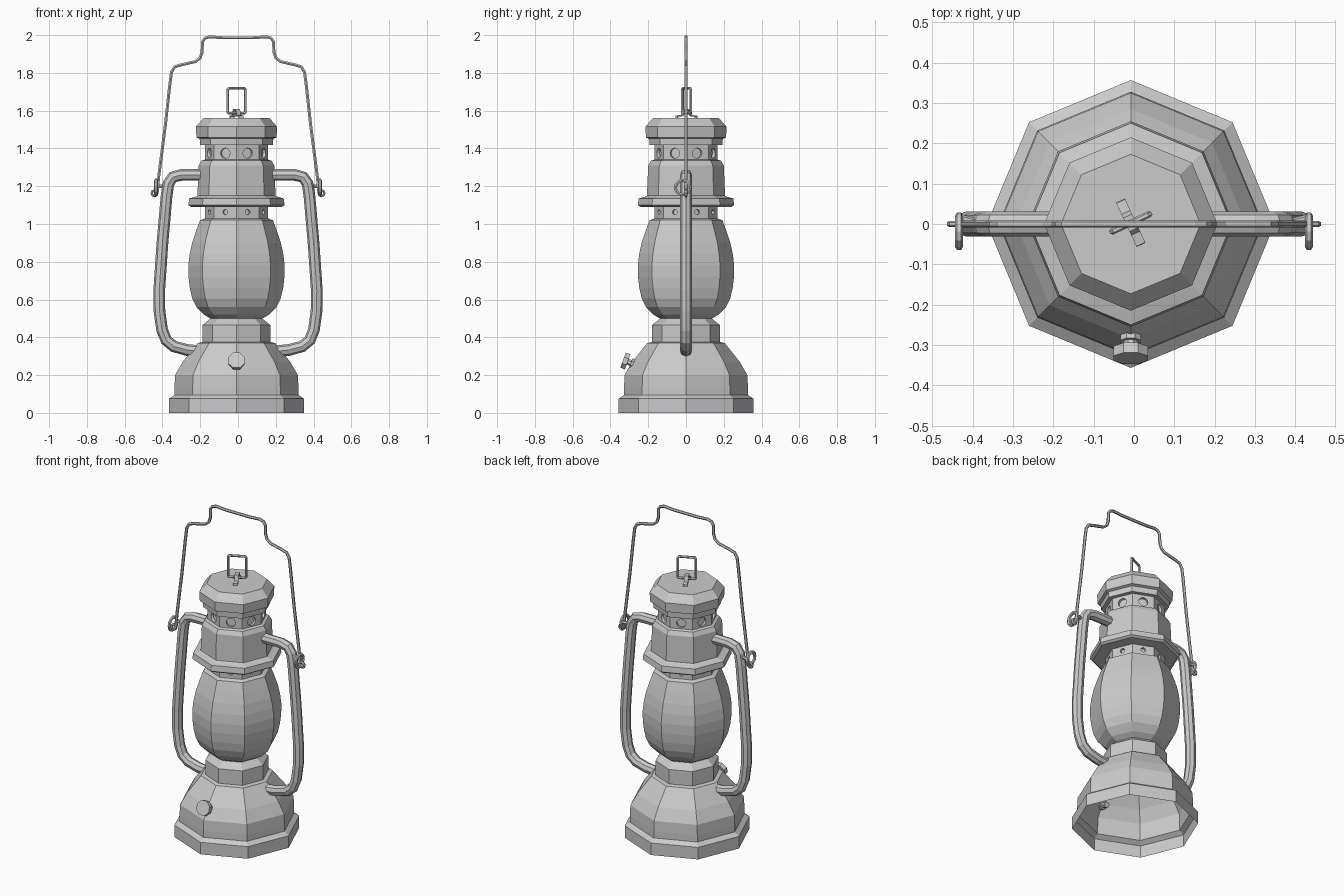
import bpy, bmesh
from math import sin, cos, pi, radians
from mathutils import Matrix, Vector

if "Cube" in bpy.data.objects:
    bpy.data.objects.remove(bpy.data.objects["Cube"])

CX = -0.008      # the lantern body sits slightly left of the bail


def finish(name, bm):
    bmesh.ops.recalc_face_normals(bm, faces=bm.faces)
    me = bpy.data.meshes.new(name)
    bm.to_mesh(me)
    bm.free()
    ob = bpy.data.objects.new(name, me)
    bpy.context.collection.objects.link(ob)
    return ob


def lathe(name, profile, cap_top=False, cap_bottom=False, n=8):
    """Spin (radius, z) points into an eight-sided shell."""
    bm = bmesh.new()
    rings = [[bm.verts.new((CX + r * cos(2 * pi * i / n), r * sin(2 * pi * i / n), z))
              for i in range(n)] for r, z in profile]
    for a, b in zip(rings, rings[1:]):
        for i in range(n):
            j = (i + 1) % n
            bm.faces.new((a[i], a[j], b[j], b[i]))
    if cap_top:
        bm.faces.new(rings[-1])
    if cap_bottom:
        bm.faces.new(rings[0])
    return finish(name, bm)


def tube(name, points, radius, sides=8, cyclic=False):
    """Sweep a round section along a path."""
    cu = bpy.data.curves.new(name, 'CURVE')
    cu.dimensions = '3D'
    cu.bevel_depth = radius
    cu.bevel_resolution = (sides - 4) // 2
    cu.use_fill_caps = True
    sp = cu.splines.new('POLY')
    sp.points.add(len(points) - 1)
    for p, co in zip(sp.points, points):
        p.co = (*co, 1)
    sp.use_cyclic_u = cyclic
    sp.use_smooth = False
    ob = bpy.data.objects.new(name, cu)
    bpy.context.collection.objects.link(ob)
    return ob


def vent_band(name, r, z0, z1, hole_r):
    """Solid eight-sided band with one recessed round vent per side."""
    band = lathe(name, [(r, z0), (r, z1)], True, True)
    bm = bmesh.new()
    flat = r * cos(pi / 8)
    for i in range(8):
        a = (i + 0.5) * pi / 4
        m = (Matrix.Translation((CX, 0, (z0 + z1) / 2)) @ Matrix.Rotation(a, 4, 'Z')
             @ Matrix.Translation((flat, 0, 0)) @ Matrix.Rotation(pi / 2, 4, 'Y'))
        bmesh.ops.create_cone(bm, cap_ends=True, segments=12, radius1=hole_r,
                              radius2=hole_r, depth=0.03, matrix=m)
    cutter = finish(name + "_cutter", bm)
    cutter.hide_render = True
    mod = band.modifiers.new("vents", 'BOOLEAN')
    mod.operation = 'DIFFERENCE'
    mod.solver = 'EXACT'
    mod.object = cutter
    bpy.context.view_layer.objects.active = band
    bpy.ops.object.modifier_apply(modifier=mod.name)
    bpy.data.objects.remove(cutter)


# fuel tank, open underneath, with burner neck
lathe("fuel_tank", [(0.357, 0), (0.357, 0.075), (0.328, 0.095), (0.328, 0.135), (0.325, 0.2),
                    (0.285, 0.27), (0.205, 0.37), (0.18, 0.375), (0.18, 0.465), (0.13, 0.505)])
# glass globe
lathe("glass_globe", [(0.13, 0.495), (0.172, 0.52), (0.212, 0.56), (0.234, 0.605), (0.247, 0.66),
                      (0.254, 0.72), (0.255, 0.78), (0.248, 0.84), (0.235, 0.90),
                      (0.215, 0.96), (0.193, 1.02), (0.165, 1.03)])
# chimney: lower vents, flange and body, upper vents, cap
vent_band("lower_vents", 0.168, 1.025, 1.1, 0.014)
lathe("chimney_body", [(0.165, 1.09), (0.24, 1.09), (0.255, 1.1), (0.25, 1.135), (0.215, 1.145),
                       (0.207, 1.15), (0.2, 1.31), (0.185, 1.335), (0.165, 1.342)])
vent_band("upper_vents", 0.168, 1.325, 1.425, 0.027)
lathe("chimney_cap", [(0.165, 1.418), (0.193, 1.418), (0.195, 1.452), (0.212, 1.458),
                      (0.215, 1.515), (0.173, 1.562)], cap_top=True)

# side air tubes, wire eyelets and bail end loops
side = [(0.16, 1.26), (0.30, 1.26), (0.345, 1.248), (0.368, 1.215), (0.378, 1.15), (0.4, 0.9),
        (0.417, 0.65), (0.416, 0.54), (0.402, 0.44), (0.38, 0.385), (0.34, 0.352),
        (0.27, 0.333), (0.19, 0.325)]
for s, label in ((-1, "left"), (1, "right")):
    tube(label + "_air_tube", [(s * x, 0, z) for x, z in side], 0.031)
    tube(label + "_eyelet", [(s * 0.434, -0.018 + 0.038 * cos(k * pi / 6),
                              1.193 + 0.038 * sin(k * pi / 6)) for k in range(12)],
         0.01, 6, True)
    tube(label + "_eyelet_stem", [(s * 0.375, 0, 1.2), (s * 0.434, 0.015, 1.2)], 0.01, 6)
    tube(label + "_bail_loop", [(s * (0.442 + 0.015 * cos(k * pi / 4)), 0,
                                 1.163 + 0.015 * sin(k * pi / 4)) for k in range(8)],
         0.008, 6, True)

# wire bail handle, mirrored about the middle
half = [(0.428, 1.165), (0.42, 1.25), (0.385, 1.52), (0.362, 1.73), (0.352, 1.805),
        (0.335, 1.832), (0.3, 1.843), (0.225, 1.86), (0.2, 1.88), (0.19, 1.91),
        (0.188, 1.965), (0.175, 1.984), (0.15, 1.991), (0.08, 1.986)]
path = [(-x, 0, z) for x, z in half] + [(x, 0, z) for x, z in reversed(half)]
tube("bail_handle", path, 0.009, 6)

# lifting ring on the cap, slightly turned, with its staple
turn = Matrix.Translation((CX, 0.003, 0)) @ Matrix.Rotation(radians(25), 4, 'Z')
ring = [(-0.045, 1.586), (0.045, 1.586), (0.051, 1.592), (0.051, 1.712), (0.045, 1.719),
        (-0.045, 1.719), (-0.051, 1.712), (-0.051, 1.592)]
tube("lifting_ring", [turn @ Vector((x, 0, z)) for x, z in ring], 0.008, 6, True)
arch = [(-0.056, 1.56), (-0.056, 1.571), (-0.026, 1.574), (-0.016, 1.605), (0.016, 1.605),
        (0.026, 1.574), (0.056, 1.571), (0.056, 1.56)]
bm = bmesh.new()
rows = [[bm.verts.new(turn @ Vector((x, y, z))) for y, z in arch] for x in (-0.012, 0.012)]
for i in range(len(arch) - 1):
    bm.faces.new((rows[0][i], rows[0][i + 1], rows[1][i + 1], rows[1][i]))
staple = finish("ring_staple", bm)
mod = staple.modifiers.new("thickness", 'SOLIDIFY')
mod.thickness = 0.008
mod.offset = 0

# wick knob, tilted slightly upward at the front
bm = bmesh.new()
axis = (Matrix.Translation((CX, -0.275, 0.258)) @ Matrix.Rotation(radians(70), 4, 'X')
        @ Matrix.Rotation(pi / 8, 4, 'Z'))
for r, start, end in ((0.018, -0.03, 0.05), (0.028, 0.0, 0.018), (0.046, 0.036, 0.062)):
    bmesh.ops.create_cone(bm, cap_ends=True, segments=8, radius1=r, radius2=r, depth=end - start,
                          matrix=axis @ Matrix.Translation((0, 0, (start + end) / 2)))
finish("wick_knob", bm)
